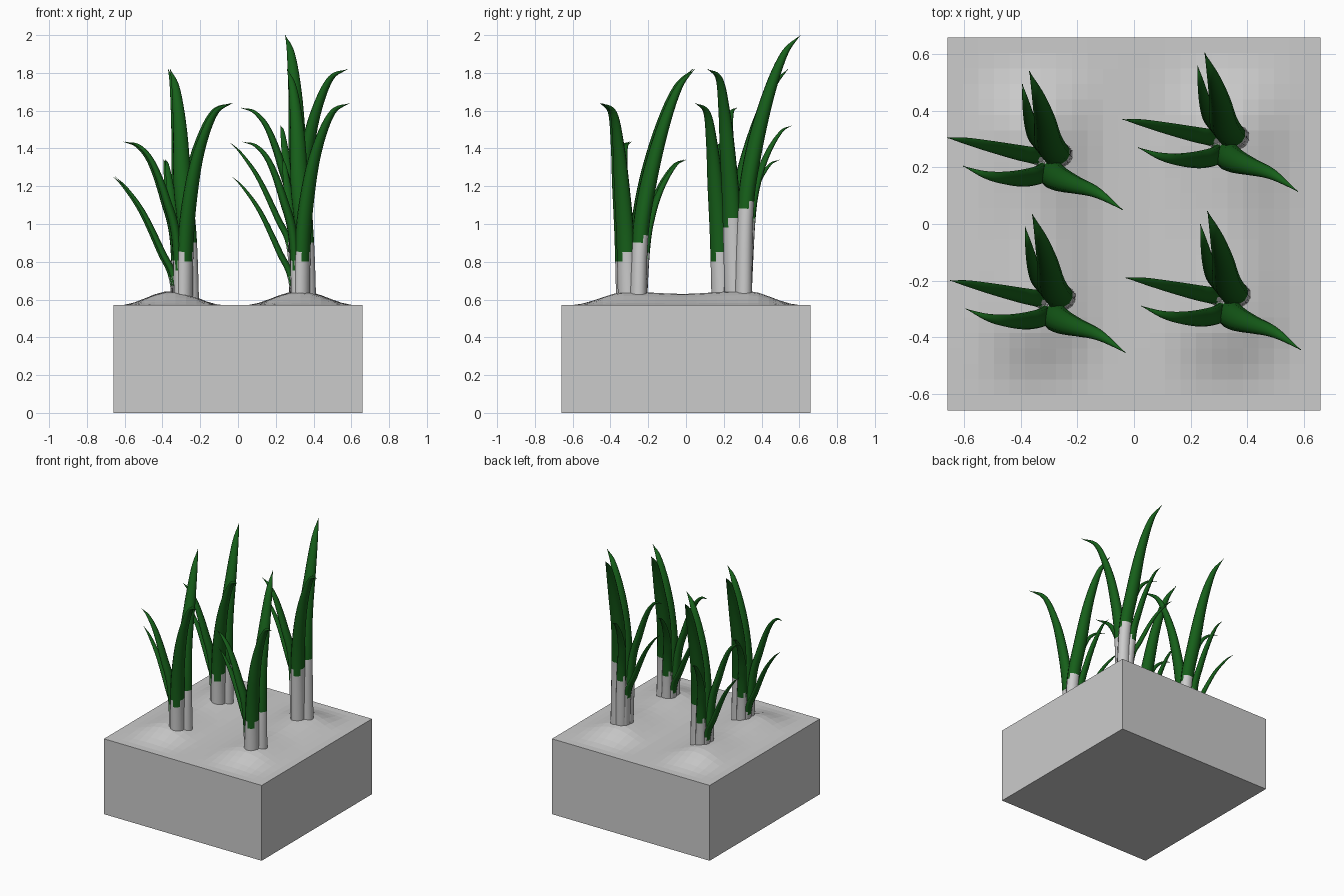
import bpy, bmesh, math, random
from mathutils import Vector

random.seed(4)
cube = bpy.data.objects.get("Cube")
if cube:
    bpy.data.objects.remove(cube, do_unlink=True)


def make_material(name, colour):
    mat = bpy.data.materials.new(name)
    mat.use_nodes = True
    mat.diffuse_color = (*colour, 1)
    mat.node_tree.nodes["Principled BSDF"].inputs["Base Color"].default_value = (*colour, 1)
    return mat


GREY = make_material("pale grey", (0.6, 0.6, 0.6))
GREEN = make_material("leaf green", (0.008, 0.115, 0.01))


def finish_mesh(bm, name, materials):
    bmesh.ops.recalc_face_normals(bm, faces=bm.faces)
    mesh = bpy.data.meshes.new(name)
    bm.to_mesh(mesh)
    bm.free()
    for mat in materials:
        mesh.materials.append(mat)
    return mesh


def place(name, mesh, location=(0, 0, 0)):
    obj = bpy.data.objects.new(name, mesh)
    obj.location = location
    bpy.context.collection.objects.link(obj)


# Soil block: two soft ridges on top, straight walls below
HALF, TOP = 0.66, 0.57


def bump(t):
    return math.cos(t * math.pi / 2) ** 2 if abs(t) < 1 else 0


def soil_height(x, y):
    across = bump((x + 0.35) / 0.28) + bump((x - 0.33) / 0.3)
    ends = min(1, max(0, (0.62 - abs(y)) / 0.3))
    along = ends * ends * (3 - 2 * ends)
    swell = 0.06 + 0.016 * bump((y - 0.32) / 0.35) + 0.01 * bump((y + 0.3) / 0.3)
    return TOP + across * along * swell


bm = bmesh.new()
bmesh.ops.create_grid(bm, x_segments=24, y_segments=24, size=HALF)
for v in bm.verts:
    v.co.z = soil_height(v.co.x, v.co.y)
rim = [e for e in bm.edges if e.is_boundary]
wall = bmesh.ops.extrude_edge_only(bm, edges=rim)["geom"]
for v in wall:
    if isinstance(v, bmesh.types.BMVert):
        v.co.z = 0
bmesh.ops.contextual_create(bm, geom=[e for e in wall if isinstance(e, bmesh.types.BMEdge)
                                      and all(v.co.z == 0 for v in e.verts)])
place("soil_block", finish_mesh(bm, "soil_block", [GREY]))


# Leaves: tapered tubes swept along a smooth path, grey sheath below, green above
SIDES, STEPS = 12, 9


def smooth_path(points):
    """Catmull-Rom through (x, y, z, radius) points."""
    pts = [Vector(p) for p in points]
    pts = [2 * pts[0] - pts[1]] + pts + [2 * pts[-1] - pts[-2]]
    out = []
    for a, b, c, d in zip(pts, pts[1:], pts[2:], pts[3:]):
        for i in range(STEPS):
            t = i / STEPS
            out.append(0.5 * (2 * b + (c - a) * t + (2 * a - 5 * b + 4 * c - d) * t ** 2
                              + (3 * b - a - 3 * c + d) * t ** 3))
    return out + [pts[-2]]


def leaf_mesh(name, points, sheath_top, flatness):
    path = smooth_path(points)
    centres = [p.xyz for p in path]
    heading = centres[-1] - centres[0]
    side = Vector((-heading.y, heading.x, 0)).normalized()
    bm = bmesh.new()
    rings = []
    for i, p in enumerate(path):
        tangent = centres[min(i + 1, len(path) - 1)] - centres[max(i - 1, 0)]
        normal = tangent.cross(side).normalized()
        radius = max(p.w, 0.0015)
        ring = []
        for k in range(SIDES):
            a = math.tau * k / SIDES
            ring.append(bm.verts.new(centres[i] + radius * (
                math.cos(a) * side + math.sin(a) * flatness * normal)))
        rings.append(ring)
    # Ragged colour edge: each strip of the tube gets its own height
    limits = [sheath_top + random.uniform(-0.035, 0.035) for _ in range(SIDES)]
    for low, high in zip(rings, rings[1:]):
        for k in range(SIDES):
            n = (k + 1) % SIDES
            face = bm.faces.new((low[k], low[n], high[n], high[k]))
            face.smooth = True
            face.material_index = int(face.calc_center_median().z > limits[k])
    bm.faces.new(rings[0])
    bm.faces.new(rings[-1]).material_index = 1
    return finish_mesh(bm, name, [GREY, GREEN])


# name: (path of x, y, z, radius; sheath height; flatness)
LEAVES = {
    "tall_leaf": ([(.033, .033, .4, .053), (.02, .045, .9, .05), (-.008, .088, 1.2, .05),
                   (-.022, .165, 1.5, .038), (-.045, .25, 1.72, .022), (-.075, .335, 1.82, 0)],
                  .91, .85),
    "right_leaf": ([(0, -.015, .4, .053), (.008, -.03, .9, .05), (.04, -.05, 1.2, .043),
                    (.09, -.068, 1.42, .032), (.165, -.095, 1.59, .019), (.255, -.155, 1.64, 0)],
                   .82, .8),
    "left_leaf": ([(-.025, -.012, .4, .04), (-.04, -.03, .9, .035), (-.095, -.042, 1.13, .031),
                   (-.165, -.042, 1.32, .022), (-.235, -.03, 1.41, .013), (-.31, 0, 1.435, 0)],
                  .78, .7),
    "low_leaf": ([(-.025, .022, .4, .035), (-.05, .035, .7, .03), (-.115, .048, .85, .027),
                  (-.215, .07, 1.06, .02), (-.305, .09, 1.19, .011), (-.365, .1, 1.25, 0)],
                 .69, .6),
    "back_leaf": ([(0, .05, .4, .036), (-.025, .075, .85, .033), (-.055, .11, 1.05, .028),
                   (-.075, .165, 1.2, .021), (-.09, .235, 1.31, .011), (-.1, .29, 1.34, 0)],
                  .82, .65),
}
PLANTS = {
    "front_left": (.335, -.29, 0),
    "front_right": (-.285, -.30, 0),
    "back_right": (-.295, .205, 0),
    "back_left": (.325, .27, .18),
}
for leaf, (points, sheath_top, flatness) in LEAVES.items():
    mesh = leaf_mesh(leaf, points, sheath_top, flatness)
    for plant, spot in PLANTS.items():
        place(f"{plant}_{leaf}", mesh, spot)
